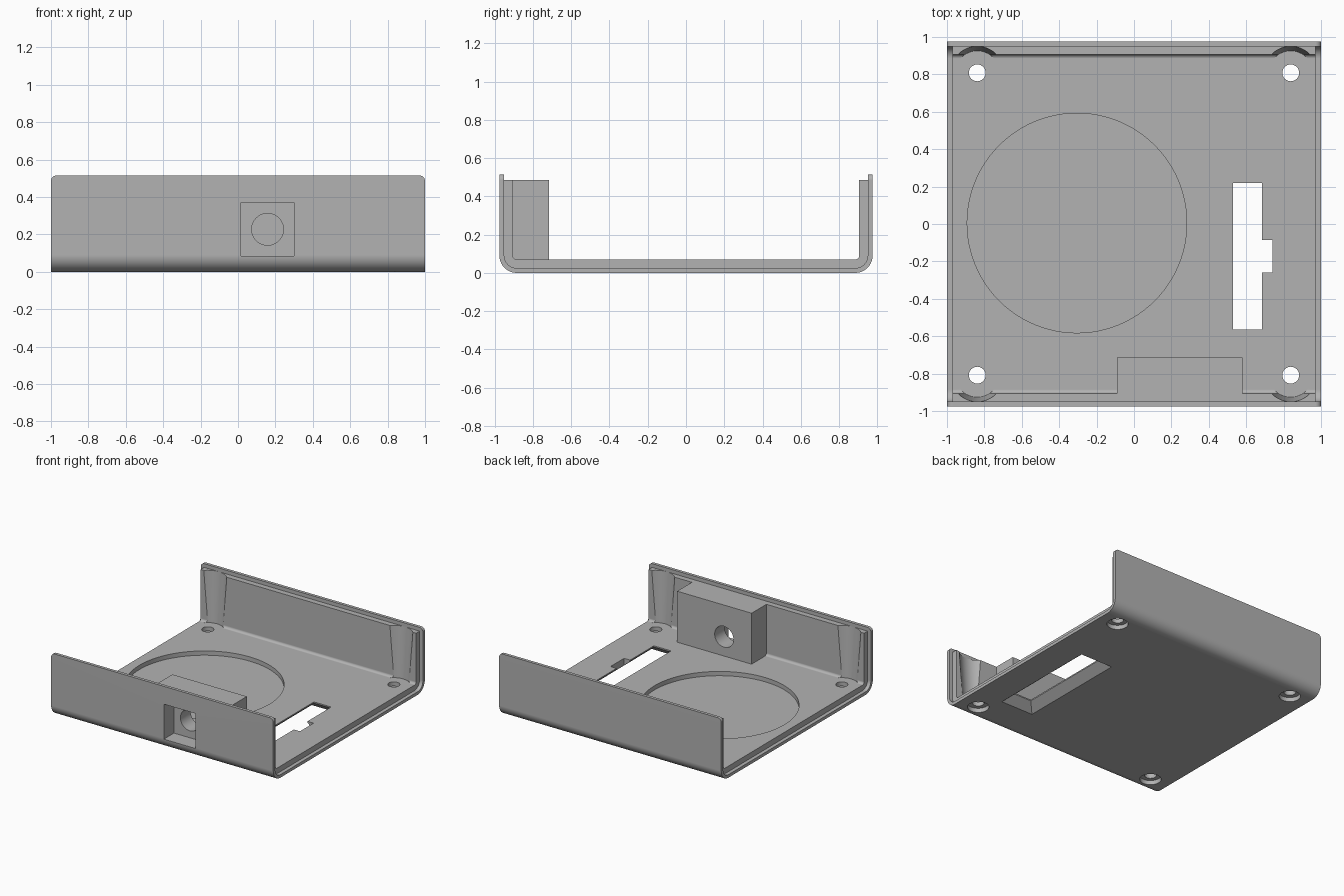
import bpy, bmesh, math
from mathutils import Matrix

cube = bpy.data.objects.get("Cube")
if cube:
    bpy.data.objects.remove(cube, do_unlink=True)

grey = bpy.data.materials.new("plain_grey")
grey.use_nodes = True
colour = (0.45, 0.45, 0.45, 1)
grey.diffuse_color = colour
grey.node_tree.nodes["Principled BSDF"].inputs["Base Color"].default_value = colour

HALF_Y, RADIUS = 0.975, 0.09
FLOOR, WALL_TOP, LINER_TOP = 0.07, 0.515, 0.485


def finish(name, bm):
    bmesh.ops.recalc_face_normals(bm, faces=bm.faces)
    mesh = bpy.data.meshes.new(name)
    bm.to_mesh(mesh)
    bm.free()
    mesh.materials.append(grey)
    obj = bpy.data.objects.new(name, mesh)
    bpy.context.collection.objects.link(obj)
    return obj


def u_path(offset, top, steps=10):
    """Half-round cornered U, set in from the outside by offset."""
    r = RADIUS - offset
    right = [(HALF_Y - offset, top)]
    for i in range(steps + 1):
        a = math.pi / 2 * i / steps
        right.append((HALF_Y - RADIUS + r * math.cos(a), RADIUS - r * math.sin(a)))
    return right + [(-y, z) for y, z in reversed(right)]


def channel(name, half_x, outer, inner, top, corner=0):
    """U-shaped sheet extruded along x, with optional rounded wall corners."""
    bm = bmesh.new()
    profile = u_path(outer, top) + u_path(inner, top)[::-1]
    face = bm.faces.new([bm.verts.new((-half_x, y, z)) for y, z in profile])
    moved = bmesh.ops.extrude_face_region(bm, geom=[face])["geom"]
    bmesh.ops.translate(bm, vec=(2 * half_x, 0, 0),
                        verts=[g for g in moved if isinstance(g, bmesh.types.BMVert)])
    if corner:
        tips = [e for e in bm.edges
                if all(abs(v.co.z - top) < 1e-4 for v in e.verts)
                and abs(e.verts[0].co.x - e.verts[1].co.x) < 1e-4]
        bmesh.ops.bevel(bm, geom=tips, offset=corner, segments=6,
                        profile=0.5, affect='EDGES')
    return finish(name, bm)


def box(name, x, y, z, flare=0):
    """Box from ranges; flare widens its lower end."""
    bm = bmesh.new()
    bmesh.ops.create_cube(bm, size=1)
    for v in bm.verts:
        sx, sy, sz = (1 if c > 0 else -1 for c in v.co)
        grow = flare if sz < 0 else 0
        v.co = (x[sx > 0] + sx * grow, y[sy > 0] + sy * grow, z[sz > 0])
    return finish(name, bm)


def cone(name, centre, r_low, r_high, depth, along_y=False, sides=48):
    bm = bmesh.new()
    turn = Matrix.Rotation(math.pi / 2, 4, 'X') if along_y else Matrix()
    bmesh.ops.create_cone(bm, cap_ends=True, segments=sides, radius1=r_low,
                          radius2=r_high, depth=depth,
                          matrix=Matrix.Translation(centre) @ turn)
    return finish(name, bm)


def combine(target, tool, operation):
    tool.hide_render = True
    mod = target.modifiers.new(tool.name, 'BOOLEAN')
    mod.operation, mod.solver, mod.object = operation, 'EXACT', tool
    bpy.context.view_layer.objects.active = target
    bpy.ops.object.modifier_apply(modifier=mod.name)
    bpy.data.objects.remove(tool, do_unlink=True)


# Outer sheet with a taller lip, and the shorter liner inside it
tray = channel("case_tray", 1, 0, 0.025, WALL_TOP, 0.03)
combine(tray, channel("liner", 0.97, 0.012, 0.07, LINER_TOP), 'UNION')

# Socket block behind the front wall
combine(tray, box("socket_block", (-0.09, 0.58), (-0.96, -0.715), (0.05, LINER_TOP)), 'UNION')

cutters = [
    # Square socket pocket and its round through hole
    box("socket_pocket", (0.015, 0.30), (-1.1, -0.845), (0.085, 0.37)),
    cone("socket_hole", (0.158, -0.8, 0.227), 0.085, 0.085, 0.4, True),
    # Shallow round recess in the floor
    cone("round_recess", (-0.305, 0.005, 0.085), 0.587, 0.587, 0.1, sides=96),
    # Slot with a side notch, flared towards the underside
    box("slot", (0.53, 0.685), (-0.565, 0.22), (-0.1, 0.2)),
    box("slot_flare", (0.53, 0.685), (-0.565, 0.22), (-0.01, 0.06), 0.08),
    box("slot_notch", (0.6, 0.74), (-0.26, -0.085), (-0.1, 0.2)),
]

# Corner screw holes, their counterbores and the tapered driver clearances
for sx in (-1, 1):
    for sy in (-1, 1):
        x, y = 0.838 * sx, 0.808 * sy
        cutters += [
            cone("screw_hole", (x, y, 0), 0.045, 0.045, 0.4, sides=32),
            cone("counterbore", (x, y, 0), 0.08, 0.08, 0.07, sides=32),
            cone("driver_clearance", (x, y, (FLOOR + LINER_TOP) / 2 + 0.001),
                 0.118, 0.142, LINER_TOP - FLOOR + 0.002),
        ]
for cutter in cutters:
    combine(tray, cutter, 'DIFFERENCE')

# Smooth the bends and keep the flat faces flat
bpy.ops.object.select_all(action='DESELECT')
tray.select_set(True)
bpy.context.view_layer.objects.active = tray
bpy.ops.object.shade_smooth_by_angle(angle=math.radians(30))
weighted = tray.modifiers.new("weighted_normals", 'WEIGHTED_NORMAL')
weighted.keep_sharp = True
